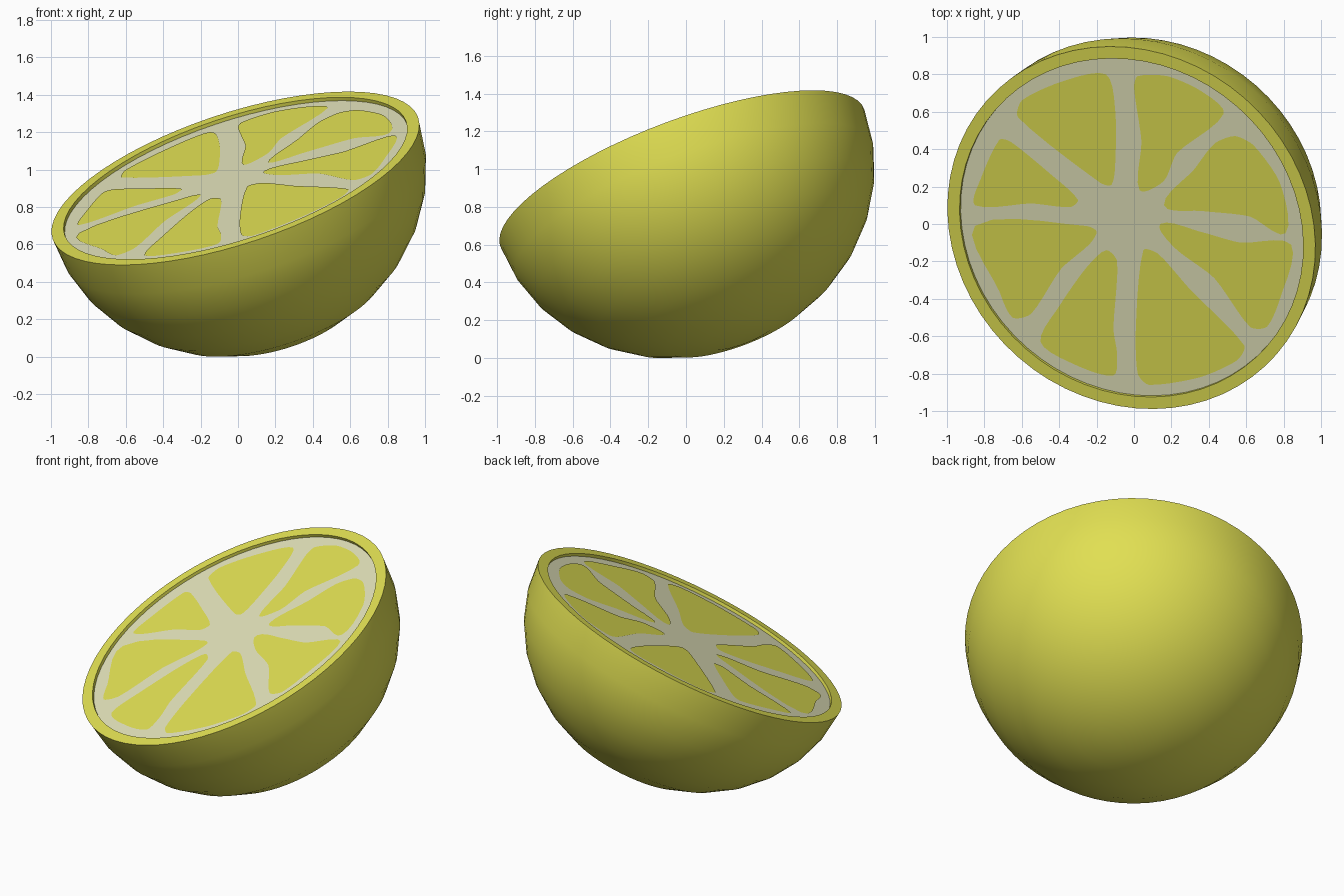
import bpy, bmesh, math
from mathutils import Vector

if "Cube" in bpy.data.objects:
    bpy.data.objects.remove(bpy.data.objects["Cube"])

N = Vector((-0.296, -0.339, 0.893)).normalized()   # direction the cut face looks
C = Vector((-0.014, -0.020, 0.955))                # centre of the cut
R, R_IN, DEPTH, RECESS = 1.03, 0.962, 0.938, 0.02
ROT = N.to_track_quat('Z', 'Y')


def material(name, rgb):
    m = bpy.data.materials.new(name)
    m.diffuse_color = (*rgb, 1)
    m.use_nodes = True
    m.node_tree.nodes["Principled BSDF"].inputs["Base Color"].default_value = m.diffuse_color
    return m


YELLOW = material("lemon_yellow", (0.75, 0.74, 0.085))
PITH = material("pale_pith", (0.76, 0.76, 0.49))


def add_object(name, bm, mat):
    me = bpy.data.meshes.new(name)
    bm.to_mesh(me)
    bm.free()
    me.materials.append(mat)
    ob = bpy.data.objects.new(name, me)
    bpy.context.collection.objects.link(ob)
    return ob


def place(p):
    return ROT @ Vector(p) + C


# Rind: half ellipsoid with a flat rim and a shallow step down to the pulp
SIDES, RINGS = 64, 8
profile = [(R * math.cos(a), -DEPTH * math.sin(a))
           for a in (math.pi / 2 * (1 - i / RINGS) for i in range(1, RINGS + 1))]
profile += [(R_IN, 0), (R_IN, -RECESS)]
bm = bmesh.new()
pole = bm.verts.new(place((0, 0, -DEPTH)))
rings = []
for r, z in profile:
    rings.append([bm.verts.new(place((r * math.cos(t), r * math.sin(t), z)))
                  for t in (2 * math.pi * k / SIDES for k in range(SIDES))])
for k in range(SIDES):
    j = (k + 1) % SIDES
    bm.faces.new((pole, rings[0][j], rings[0][k]))
    for a, b in zip(rings, rings[1:]):
        bm.faces.new((a[k], a[j], b[j], b[k]))
rind = add_object("rind", bm, YELLOW)
bpy.context.view_layer.objects.active = rind
rind.select_set(True)
bpy.ops.object.shade_smooth_by_angle(angle=math.radians(35))

# Pith: flat disc inside the rim
bm = bmesh.new()
bm.faces.new([bm.verts.new(place((R_IN * math.cos(t), R_IN * math.sin(t), -RECESS)))
              for t in (2 * math.pi * k / SIDES for k in range(SIDES))])
add_object("pith_disc", bm, PITH)

# Flesh wedges: outlines seen from above (hundredths), laid on the tilted disc
WEDGES = [
    [(-60, 66), (-39, 76), (-15, 80), (-10, 60), (-10, 33), (-12, 21), (-18, 22), (-62, 57)],
    [(2, 79), (18, 79), (36, 71), (48, 59), (23, 38), (16, 23), (3, 18), (4, 44), (0, 73)],
    [(54, 47), (64, 42), (78, 22), (81, -5), (62, 4), (36, 7), (16, 10), (32, 29), (43, 43)],
    [(14, 0), (35, -4), (57, -10), (84, -11), (78, -40), (71, -55), (62, -55), (43, -29), (22, -13)],
    [(5, -14), (13, -16), (30, -35), (59, -65), (55, -73), (35, -82), (8, -86), (2, -80), (1, -55)],
    [(-9, -20), (-11, -56), (-9, -70), (-11, -81), (-32, -75), (-50, -63), (-40, -44), (-26, -24), (-15, -14)],
    [(-85, -1), (-26, -1), (-20, -4), (-24, -11), (-39, -24), (-55, -48), (-65, -50), (-72, -36)],
    [(-72, 45), (-66, 44), (-45, 27), (-30, 13), (-34, 9), (-55, 11), (-85, 10), (-82, 24)],
]


def smooth_loop(pts, steps=5):
    """Closed rounded curve through the points."""
    out, n = [], len(pts)
    for i in range(n):
        a, b, c, d = (Vector(pts[(i + o) % n]) for o in (-1, 0, 1, 2))
        m0, m1 = (c - a).normalized(), (d - b).normalized()
        length = (c - b).length
        for s in range(steps):
            t = s / steps
            out.append(b * (2*t**3 - 3*t**2 + 1) + c * (3*t**2 - 2*t**3)
                       + 0.7 * length * (m0 * (t**3 - 2*t**2 + t) + m1 * (t**3 - t**2)))
    return out


base = C - N * (RECESS - 0.003)
for i, wedge in enumerate(WEDGES):
    bm = bmesh.new()
    vs = []
    for p in smooth_loop(wedge):
        x, y = p.x / 100, p.y / 100
        z = base.z - (N.x * (x - base.x) + N.y * (y - base.y)) / N.z
        vs.append(bm.verts.new((x, y, z)))
    f = bm.faces.new(vs)
    f.normal_update()
    if f.normal.dot(N) < 0:
        f.normal_flip()
    bmesh.ops.triangulate(bm, faces=[f])
    add_object(f"flesh_wedge_{i + 1}", bm, YELLOW)

# Rest the half on the ground
low = min(v.co.z for v in rind.data.vertices)
for ob in bpy.data.objects:
    ob.location.z -= low
